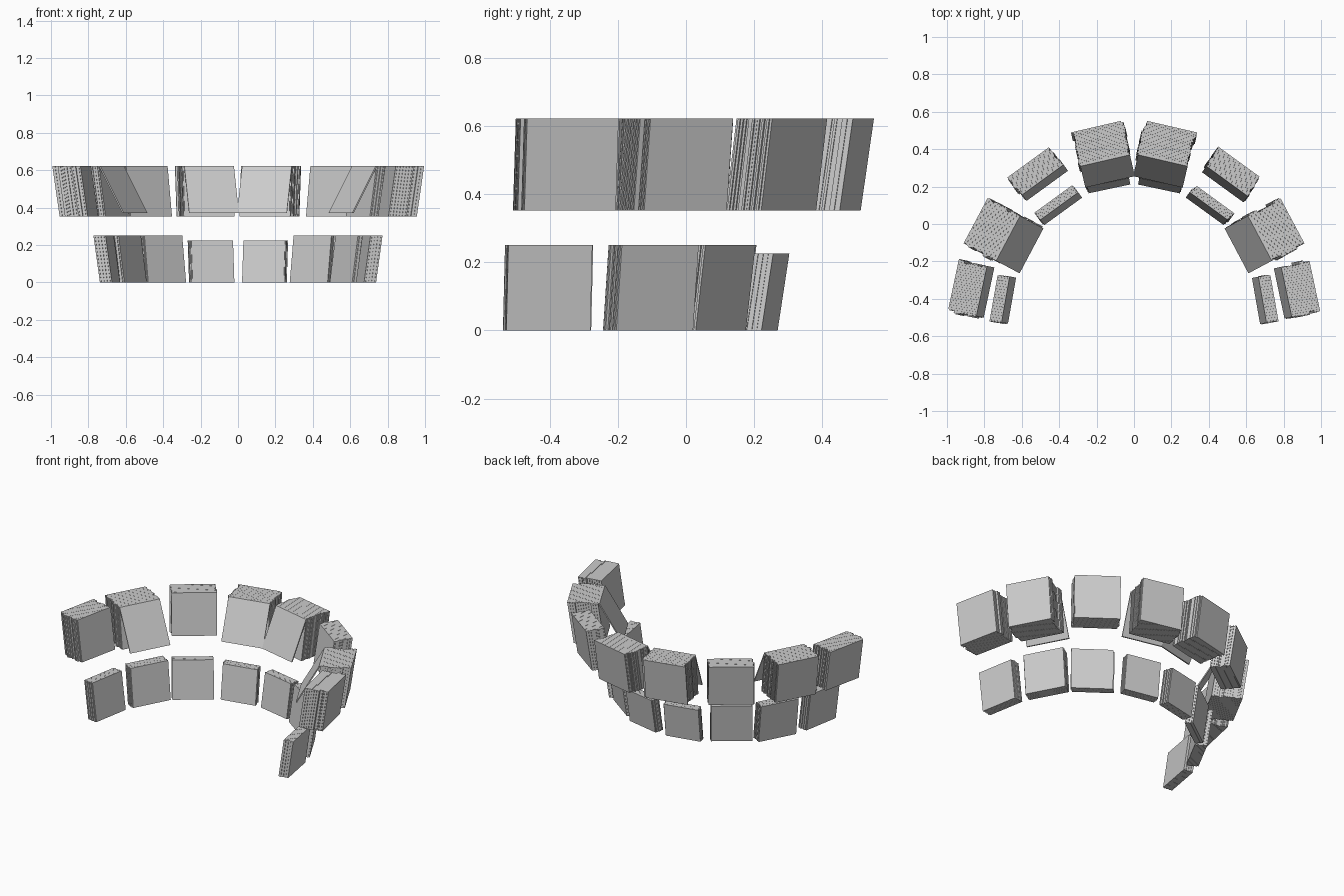
import bpy, math, random
from mathutils import Vector

if "Cube" in bpy.data.objects:
    bpy.data.objects.remove(bpy.data.objects["Cube"])

random.seed(4)
PITCH = 0.008  # spacing of the thin panels in a stack


def panel(verts, faces, mid, ang, side, width, z0, z1, d0, d1, lean, shift):
    """Add one leaning slab: d0..d1 is its depth, lean its outward drift at the top."""
    a = math.radians(ang)
    t = Vector((math.cos(a), -math.sin(a), 0))
    n = Vector((math.sin(a), math.cos(a), 0))
    base = len(verts)
    for z, k in ((z0, 0), (z1, lean)):
        for u, d in ((-1, d0), (1, d0), (1, d1), (-1, d1)):
            p = Vector((mid[0], mid[1], z)) + t * (u * width / 2 + shift) + n * (d + k)
            verts.append((p.x * side, p.y, p.z))
    quads = [(3, 2, 1, 0), (4, 5, 6, 7), (0, 1, 5, 4), (1, 2, 6, 5), (2, 3, 7, 6), (3, 0, 4, 7)]
    for q in quads:
        q = q if side > 0 else q[::-1]
        faces.append([base + i for i in q])


def make(name, verts, faces):
    me = bpy.data.meshes.new(name)
    me.from_pydata(verts, [], faces)
    ob = bpy.data.objects.new(name, me)
    bpy.context.collection.objects.link(ob)


def stack(name, mid, ang, side, width, z0, z1, depth, lean, jitter):
    """A row of thin panels, each nudged slightly sideways."""
    verts, faces = [], []
    count = round(depth / PITCH)
    step = depth / count
    drift = 0
    for i in range(count):
        if i % 3 == 0:
            drift = random.uniform(-jitter, jitter)
        shift = drift + (0.002 if i % 2 else -0.002)
        panel(verts, faces, mid, ang, side, width, z0, z1,
              i * step, (i + 0.97) * step, lean, shift)
    make(name, verts, faces)


# inner bottom midpoint, turn angle, depth, (width, bottom, top)
upper = [((0.147, 0.308), 13, 0.18), ((0.472, 0.198), 36, 0.122),
         ((0.645, -0.092), 62, 0.19), ((0.776, -0.371), 78, 0.155)]
lower = [((0.135, 0.187), 12, 0.06, 0.228, 0.225), ((0.382, 0.065), 36, 0.05, 0.25, 0.25),
         ((0.55, -0.13), 62, 0.075, 0.255, 0.25), ((0.652, -0.41), 80, 0.065, 0.25, 0.25)]
# loose front panels that lean further out at the bottom
loose = [(0, 0.117), (2, 0.142)]

for side, label in ((1, "right"), (-1, "left")):
    for i, (mid, ang, depth) in enumerate(upper):
        stack(f"upper_stack_{label}_{i + 1}", mid, ang, side, 0.274, 0.352, 0.622, depth, 0.04, 0.009)
    for i, (mid, ang, depth, w, h) in enumerate(lower):
        stack(f"lower_stack_{label}_{i + 1}", mid, ang, side, w, 0.0, h, depth, 0.035, 0.004)
    for i, lean in loose:
        mid, ang, depth = upper[i]
        v, f = [], []
        d = 0.04 - lean
        panel(v, f, mid, ang, side, 0.272, 0.372, 0.622, d - 0.008, d, lean, 0)
        make(f"loose_panel_{label}_{i + 1}", v, f)
